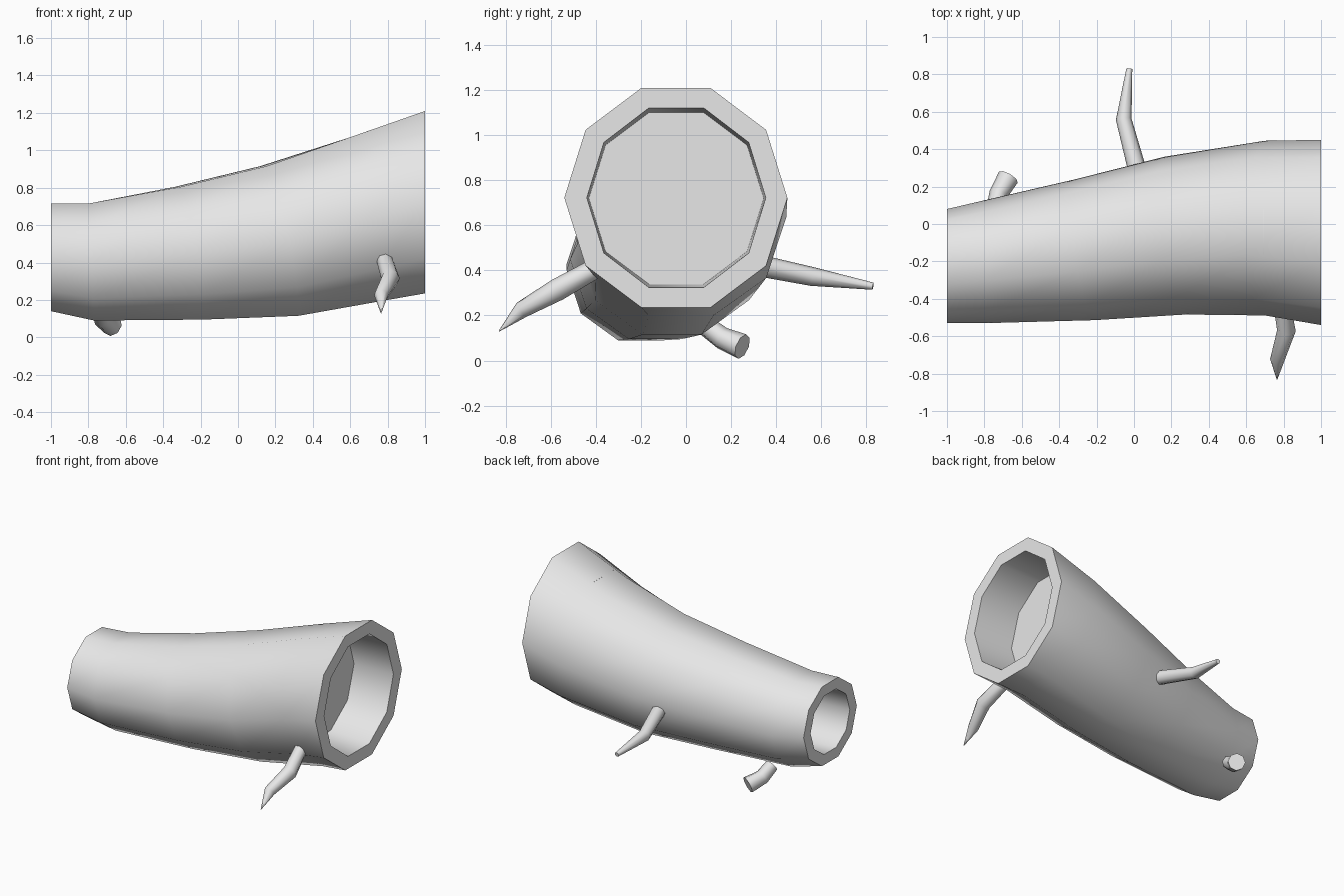
import bpy, bmesh, math
from mathutils import Vector

SIDES = 10

cube = bpy.data.objects.get("Cube")
if cube:
    bpy.data.objects.remove(cube, do_unlink=True)

bark = bpy.data.materials.new("pale grey wood")
bark.use_nodes = True
bark.diffuse_color = (0.8, 0.8, 0.8, 1)
bark.node_tree.nodes["Principled BSDF"].inputs["Base Color"].default_value = (0.8, 0.8, 0.8, 1)


def loft(name, rings, angle):
    """Skin a list of closed rings and cap both ends."""
    bm = bmesh.new()
    loops = [[bm.verts.new(p) for p in ring] for ring in rings]
    n = len(loops[0])
    for a, b in zip(loops, loops[1:]):
        for i in range(n):
            j = (i + 1) % n
            bm.faces.new((a[i], a[j], b[j], b[i]))
    bm.faces.new(loops[0])
    bm.faces.new(loops[-1])
    bmesh.ops.recalc_face_normals(bm, faces=bm.faces)
    mesh = bpy.data.meshes.new(name)
    bm.to_mesh(mesh)
    bm.free()
    mesh.materials.append(bark)
    obj = bpy.data.objects.new(name, mesh)
    bpy.context.collection.objects.link(obj)
    bpy.ops.object.select_all(action='DESELECT')
    obj.select_set(True)
    bpy.context.view_layer.objects.active = obj
    bpy.ops.object.shade_smooth_by_angle(angle=math.radians(angle))
    return obj


def trunk_ring(x, y, z, half_width, half_height, lean_z=0, lean_y=0):
    """Ten-sided cross-section, flat on top, leaning along the trunk."""
    top = math.sin(math.radians(72))
    points = []
    for i in range(SIDES):
        a = math.tau * i / SIDES
        c, s = math.cos(a), math.sin(a) / top
        points.append((x + lean_z * s + lean_y * c,
                       y + half_width * c, z + half_height * s))
    return points


def branch(name, path, sides=8):
    """Tapering branch; path entries are a point and its radius."""
    pts = [Vector(p) for p, r in path]
    rings = []
    for k, (p, r) in enumerate(path):
        d = (pts[min(k + 1, len(pts) - 1)] - pts[max(k - 1, 0)]).normalized()
        u = d.cross(Vector((0, 0, 1))).normalized()
        v = d.cross(u)
        rings.append([pts[k] + r * (u * math.cos(math.tau * i / sides)
                                    + v * math.sin(math.tau * i / sides))
                      for i in range(sides)])
    return loft(name, rings, 50)


# Hollow trunk: wide recess, outer bark, then narrow recess
loft("log_trunk", [trunk_ring(*r) for r in (
    (0.69, -0.043, 0.72, 0.388, 0.382),
    (1.0, -0.043, 0.7225, 0.397, 0.3975),
    (1.0, -0.045, 0.7225, 0.495, 0.4875),
    (0.7, -0.022, 0.635, 0.467, 0.435, -0.1),
    (0.22, -0.062, 0.515, 0.422, 0.4, -0.085, -0.055),
    (-0.26, -0.137, 0.45, 0.377, 0.355, -0.06, -0.05),
    (-0.785, -0.2, 0.4025, 0.33, 0.3125, -0.015),
    (-1.0, -0.225, 0.4275, 0.305, 0.2875),
    (-1.0, -0.225, 0.4275, 0.225, 0.212),
    (-0.7, -0.21, 0.42, 0.225, 0.212),
)], 42)

# Broken branches
branch("front_branch", [
    ((0.785, -0.40, 0.41), 0.045), ((0.815, -0.57, 0.315), 0.05),
    ((0.765, -0.73, 0.225), 0.038), ((0.765, -0.83, 0.13), 0.002)])
branch("back_branch", [
    ((0.025, 0.26, 0.435), 0.05), ((-0.055, 0.56, 0.373), 0.042),
    ((-0.025, 0.83, 0.33), 0.016)])
branch("lower_branch_stub", [
    ((-0.745, 0.08, 0.16), 0.045), ((-0.725, 0.16, 0.1), 0.05),
    ((-0.672, 0.25, 0.062), 0.058)])
